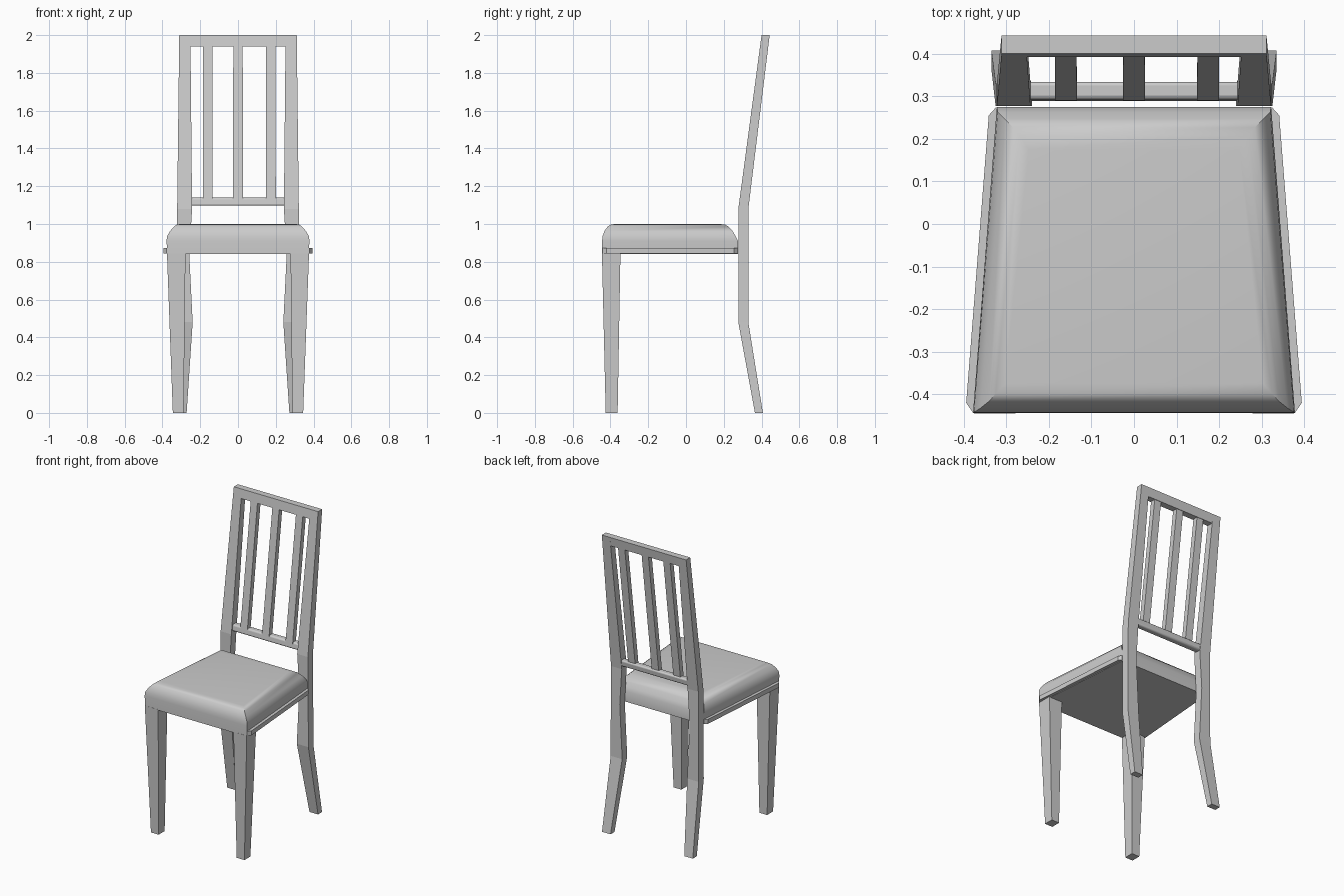
import bpy, bmesh, math

if "Cube" in bpy.data.objects:
    bpy.data.objects.remove(bpy.data.objects["Cube"])


def loft(name, rings, mirror=False, smooth=0, bevel=0):
    """Skin a stack of equal-sized point rings and cap both ends."""
    bm = bmesh.new()
    loops = [[bm.verts.new(p) for p in r] for r in rings]
    n = len(loops[0])
    for a, b in zip(loops, loops[1:]):
        for i in range(n):
            j = (i + 1) % n
            bm.faces.new((a[i], a[j], b[j], b[i]))
    bm.faces.new(loops[0][::-1])
    bm.faces.new(loops[-1])
    bmesh.ops.recalc_face_normals(bm, faces=bm.faces)
    me = bpy.data.meshes.new(name)
    bm.to_mesh(me)
    bm.free()
    ob = bpy.data.objects.new(name, me)
    bpy.context.collection.objects.link(ob)
    if mirror:
        ob.modifiers.new("mirror", 'MIRROR')
    if bevel:
        m = ob.modifiers.new("bevel", 'BEVEL')
        m.width, m.segments = bevel, 3
    if smooth:
        bpy.ops.object.select_all(action='DESELECT')
        bpy.context.view_layer.objects.active = ob
        ob.select_set(True)
        bpy.ops.object.shade_smooth_by_angle(angle=math.radians(smooth))
    return ob


def rect(z, x0, x1, y0, y1):
    return [(x0, y0, z), (x1, y0, z), (x1, y1, z), (x0, y1, z)]


def lean(z):
    """Front surface of the tilted backrest at height z."""
    return 0.277 + 0.123 * max(0, z - 1.08) / 0.92


# Cushion: trapezoid plan, rounded over towards the top
def cushion_ring(z, side, front, back):
    yf, yb = -0.444 + front, 0.275 - back
    wf, wb = 0.378 - side, 0.322 - side
    return [(-wf, yf, z), (wf, yf, z), (wb, yb, z), (-wb, yb, z)]


loft("seat_cushion", [cushion_ring(*r) for r in [
    (0.84, 0.003, 0, 0), (0.91, 0, 0, 0), (0.935, 0.002, 0.002, 0.012),
    (0.962, 0.018, 0.012, 0.028), (0.985, 0.038, 0.028, 0.048),
    (0.997, 0.053, 0.045, 0.068), (1.0, 0.075, 0.07, 0.1)]], smooth=50)

# Side trim of the seat frame
trim = [(-0.378, -0.443), (0.378, -0.443), (0.394, -0.42), (0.341, 0.255),
        (0.324, 0.274), (-0.324, 0.274), (-0.341, 0.255), (-0.394, -0.42)]
loft("seat_trim", [[(x, y, z) for x, y in trim] for z in (0.843, 0.873)])

# Tapered front legs
loft("front_leg", [rect(0, 0.288, 0.345, -0.425, -0.362),
                   rect(0.845, 0.278, 0.376, -0.445, -0.347)], mirror=True)

# Rear legs running up into the back posts
loft("rear_leg_and_post", [
    rect(0, 0.272, 0.335, 0.365, 0.407),
    rect(0.48, 0.24, 0.325, 0.277, 0.33),
    rect(0.84, 0.258, 0.324, 0.277, 0.33),
    rect(1.08, 0.243, 0.322, 0.277, 0.33),
    rect(2.0, 0.252, 0.311, 0.40, 0.443)], mirror=True)

# Top and lower rails of the back
loft("top_rail", [rect(z, -0.254, 0.254, lean(z), lean(z) + 0.043)
                  for z in (1.94, 2.0)])
loft("lower_rail", [rect(z, -0.255, 0.255, lean(z) + 0.008, lean(z) + 0.05)
                    for z in (1.097, 1.14)], smooth=40, bevel=0.01)

# Three back slats
for x in (-0.16, 0, 0.174):
    loft("back_slat", [rect(z, x - w, x + w, lean(z) + 0.006, lean(z) + 0.04)
                       for z, w in ((1.13, 0.026), (1.95, 0.025))])
